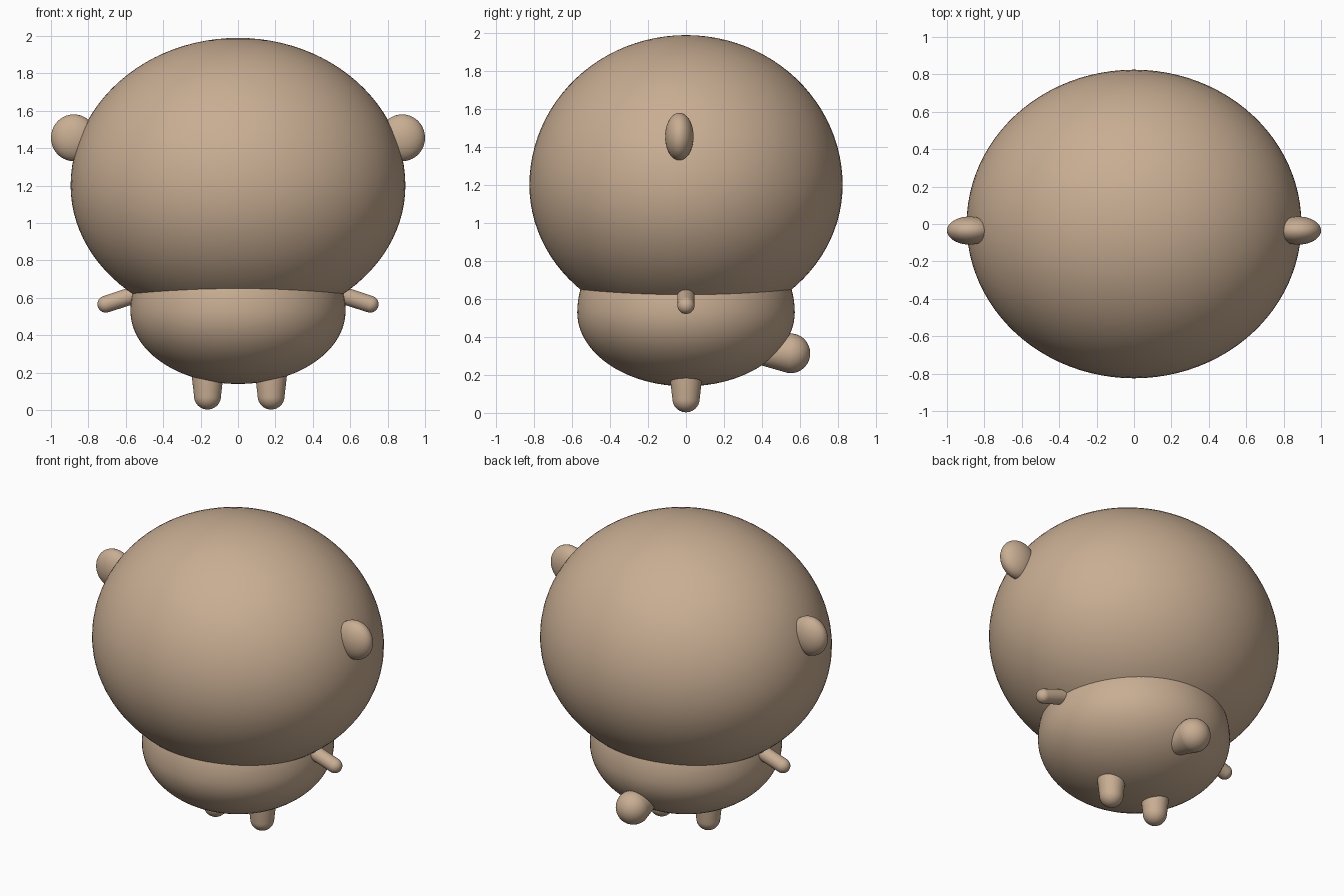
import bpy, bmesh, math
from mathutils import Vector

cube = bpy.data.objects.get("Cube")
if cube:
    bpy.data.objects.remove(cube, do_unlink=True)

# One tan colour for the whole figure
TAN = (0.58, 0.42, 0.29, 1.0)
tan = bpy.data.materials.new("tan")
tan.use_nodes = True
tan.diffuse_color = TAN
tan.node_tree.nodes["Principled BSDF"].inputs["Base Color"].default_value = TAN


def lathe(name, profile, origin, axis=(0, 0, 1), scale=(1, 1, 1), segments=64):
    """Revolve (radius, height) points around an axis starting at origin."""
    bm = bmesh.new()
    turn = Vector((0, 0, 1)).rotation_difference(Vector(axis))
    rings = []
    for r, h in profile:
        count = 1 if r < 1e-4 else segments
        ring = []
        for i in range(count):
            a = math.tau * i / segments
            p = Vector((r * math.cos(a) * scale[0], r * math.sin(a) * scale[1], h * scale[2]))
            ring.append(bm.verts.new(turn @ p + Vector(origin)))
        rings.append(ring)
    for low, high in zip(rings, rings[1:]):
        for i in range(segments):
            j = (i + 1) % segments
            corners = [low[i % len(low)], low[j % len(low)],
                       high[j % len(high)], high[i % len(high)]]
            bm.faces.new(list(dict.fromkeys(corners)))
    bmesh.ops.recalc_face_normals(bm, faces=bm.faces)
    mesh = bpy.data.meshes.new(name)
    bm.to_mesh(mesh)
    bm.free()
    mesh.materials.append(tan)
    mesh.shade_smooth()
    obj = bpy.data.objects.new(name, mesh)
    bpy.context.collection.objects.link(obj)
    return obj


def egg(below, above, steps=48):
    """Unit-width oval with different depths below and above its widest ring."""
    points = []
    for i in range(steps + 1):
        a = math.pi * (i / steps - 0.5)
        points.append((math.cos(a), math.sin(a) * (below if a < 0 else above)))
    return points


def capsule(start, end, length, steps=10):
    """Rounded rod whose radius goes from start to end."""
    points = []
    for i in range(steps + 1):
        a = math.pi / 2 * i / steps
        points.append((start * math.sin(a), -start * math.cos(a)))
    for i in range(steps + 1):
        a = math.pi / 2 * i / steps
        points.append((end * math.cos(a), length + end * math.sin(a)))
    return points


# Large head over a small round body
lathe("head", egg(0.745, 0.79), (0, 0, 1.2), scale=(0.895, 0.825, 1), segments=96)
lathe("body", egg(0.39, 0.5), (0, 0, 0.53), scale=(0.575, 0.573, 1), segments=96)

# Paired ears, arms and legs
for side, s in (("left", 1), ("right", -1)):
    lathe(side + "_ear", egg(1, 1, 28), (0.878 * s, -0.035, 1.456),
          scale=(0.122, 0.075, 0.125), segments=40)
    lathe(side + "_arm", capsule(0.047, 0.045, 0.27), (0.45 * s, 0, 0.65),
          axis=(0.95 * s, 0, -0.31), segments=32)
    lathe(side + "_leg", capsule(0.095, 0.072, 0.2), (0.17 * s + 0.007, 0, 0.275),
          axis=(0.0, 0.001, -1), segments=40)

# Ball tail on a narrow neck
lathe("tail", capsule(0.065, 0.105, 0.2), (0, 0.35, 0.33), axis=(0, 0.98, -0.08), segments=40)
